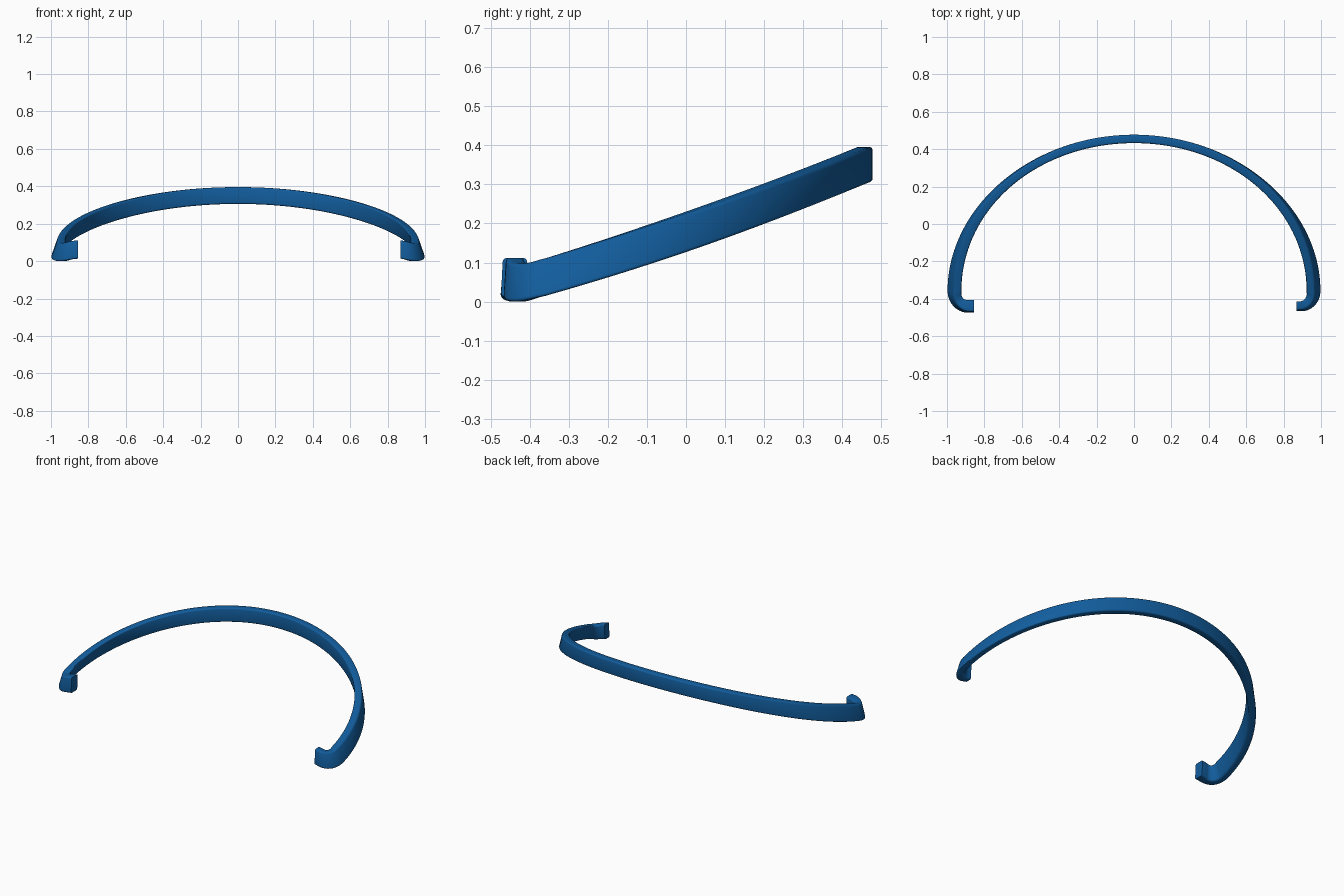
import bpy, bmesh, math
from mathutils import Vector

if "Cube" in bpy.data.objects:
    bpy.data.objects.remove(bpy.data.objects["Cube"])

blue = bpy.data.materials.new("deep blue")
blue.diffuse_color = (0.006, 0.11, 0.34, 1)
blue.use_nodes = True
blue.node_tree.nodes["Principled BSDF"].inputs["Base Color"].default_value = blue.diffuse_color


def lerp(a, b, t):
    return a + (b - a) * t


def slope_z(y):
    # centre height of the rising hoop, gently curved
    return 0.18 + 0.347 * y + 0.070 * y * y


def half_path(side, hook_end, hook_thick):
    """Stations (centre, thickness, height, lean) from the crown to one hook tip."""
    out = []
    n = 48
    for i in range(n + 1):                       # elliptical hoop
        a = math.pi / 2 * i / n
        x, y = 0.96 * math.sin(a), -0.36 + 0.815 * math.cos(a)
        t = math.sin(a) ** 2
        out.append((Vector((side * x, y, slope_z(y))), 0.045,
                    lerp(0.09, 0.096, t), 0.36 * t * t))
    z0 = slope_z(-0.36)
    for i in range(1, 13):                       # tight corner into the hook
        t = i / 12
        a = math.pi / 2 * t
        x, y = 0.89 + 0.07 * math.cos(a), -0.365 - 0.075 * math.sin(a)
        z = lerp(z0, 0.060, t) - 0.012 * math.sin(math.pi * t)
        out.append((Vector((side * x, y, z)), lerp(0.045, hook_thick, t * t),
                    lerp(0.096, 0.098, t), lerp(0.36, 0.08, t)))
    out.append((Vector((side * hook_end, -0.44, 0.064)), hook_thick, 0.098, 0.05))
    return out


def section(w, h, r=0.009, steps=3):
    """Rounded rectangle, w across and h high."""
    pts = []
    for k, (sx, sy) in enumerate([(1, 1), (-1, 1), (-1, -1), (1, -1)]):
        for j in range(steps + 1):
            a = math.pi / 2 * (k + j / steps)
            pts.append((sx * (w / 2 - r) + r * math.cos(a),
                        sy * (h / 2 - r) + r * math.sin(a)))
    return pts


# full path from left hook tip to right hook tip
path = half_path(-1, 0.855, 0.062)[::-1] + half_path(1, 0.87, 0.046)[1:]

# sweep the leaning section along the path
bm = bmesh.new()
rings = []
for i, (c, w, h, lean) in enumerate(path):
    d = path[min(i + 1, len(path) - 1)][0] - path[max(i - 1, 0)][0]
    normal = Vector((-d.y, d.x, 0)).normalized()
    rings.append([bm.verts.new(c + normal * (u - lean * v) + Vector((0, 0, v)))
                  for u, v in section(w, h)])
for a, b in zip(rings, rings[1:]):
    for j in range(len(a)):
        k = (j + 1) % len(a)
        bm.faces.new((a[j], a[k], b[k], b[j]))
bm.faces.new(rings[0])
bm.faces.new(rings[-1][::-1])
bmesh.ops.recalc_face_normals(bm, faces=bm.faces)

# rest on the ground
low = min(v.co.z for v in bm.verts)
bmesh.ops.translate(bm, verts=bm.verts, vec=(0, 0, -low))

mesh = bpy.data.meshes.new("curved_band")
bm.to_mesh(mesh)
bm.free()
mesh.materials.append(blue)
band = bpy.data.objects.new("curved_band", mesh)
bpy.context.collection.objects.link(band)
bpy.context.view_layer.objects.active = band
band.select_set(True)
bpy.ops.object.shade_smooth_by_angle(angle=math.radians(40))
